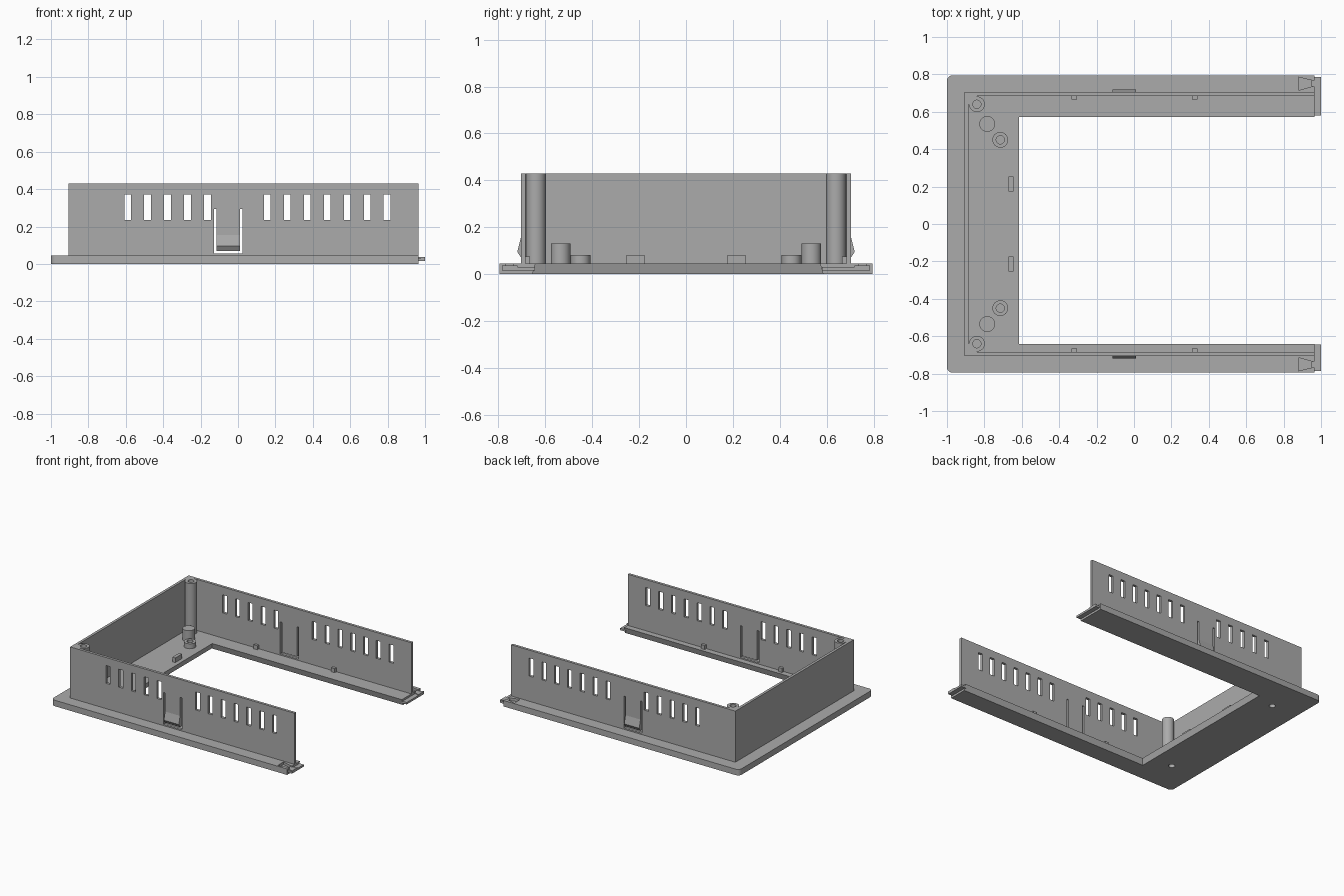
import bpy, bmesh, math
from mathutils import Vector

cube = bpy.data.objects.get("Cube")
if cube:
    bpy.data.objects.remove(cube)

grey = bpy.data.materials.new("plain grey")
grey.use_nodes = True
COLOUR = (0.41, 0.41, 0.41, 1)
grey.diffuse_color = COLOUR
grey.node_tree.nodes["Principled BSDF"].inputs["Base Color"].default_value = COLOUR

PLATE, TOP = 0.045, 0.43
BACK, FRONT = 0.705, -0.705
END = 0.965


def add_prism(bm, pts, lo, hi, axis="z", far=None):
    """Prism over a polygon; far gives a different outline at the hi end."""
    place = {"z": lambda p, h: Vector((p[0], p[1], h)),
             "y": lambda p, h: Vector((p[0], h, p[1])),
             "x": lambda p, h: Vector((h, p[0], p[1]))}[axis]
    a = [bm.verts.new(place(p, lo)) for p in pts]
    b = [bm.verts.new(place(p, hi)) for p in (far or pts)]
    faces = [bm.faces.new(a), bm.faces.new(b)]
    for i in range(len(a)):
        j = (i + 1) % len(a)
        faces.append(bm.faces.new((a[i], a[j], b[j], b[i])))
    bmesh.ops.recalc_face_normals(bm, faces=faces)


def rect(x0, x1, y0, y1):
    return [(x0, y0), (x1, y0), (x1, y1), (x0, y1)]


def circle(x, y, r, n=32):
    return [(x + r * math.cos(2 * math.pi * i / n),
             y + r * math.sin(2 * math.pi * i / n)) for i in range(n)]


def build(name, *prisms):
    """Object from one or more prisms, each a tuple of add_prism arguments."""
    bm = bmesh.new()
    for p in prisms:
        add_prism(bm, *p)
    mesh = bpy.data.meshes.new(name)
    bm.to_mesh(mesh)
    bm.free()
    mesh.materials.append(grey)
    ob = bpy.data.objects.new(name, mesh)
    bpy.context.collection.objects.link(ob)
    return ob


def combine(ob, other, operation="DIFFERENCE"):
    """Apply a boolean and discard the helper."""
    mod = ob.modifiers.new("cut", "BOOLEAN")
    mod.operation, mod.object, mod.solver = operation, other, "EXACT"
    deps = bpy.context.evaluated_depsgraph_get()
    mesh = bpy.data.meshes.new_from_object(ob.evaluated_get(deps))
    ob.modifiers.clear()
    ob.data = mesh
    bpy.data.objects.remove(other)


def smooth(ob):
    bpy.ops.object.select_all(action="DESELECT")
    ob.select_set(True)
    bpy.context.view_layer.objects.active = ob
    bpy.ops.object.shade_smooth_by_angle(angle=math.radians(30))


# Base flange: U outline, rounded outer corners, opening flared underneath
def flange_outline(flare):
    r, w = 0.03, 0.795
    corner = [(-1 + r - r * math.sin(t), w - r + r * math.cos(t))
              for t in (math.pi / 2 * i / 6 for i in range(7))]
    inner_x, back, front = -0.615 - flare, 0.572 + flare, -0.642 - flare
    return ([(END, back), (END, w)] + corner
            + [(x, -y) for x, y in reversed(corner)]
            + [(END, -w), (END, front), (inner_x, front), (inner_x, back)])


def dovetail(s):
    return [(0.88, s * 0.785), (0.88, s * 0.715), (0.95, s * 0.735),
            (0.99, s * 0.735), (0.99, s * 0.768), (0.95, s * 0.768)]


flange = build("base_flange", (flange_outline(0.013), 0, PLATE, "z", flange_outline(0)))
cuts = [(dovetail(s), 0.025, 0.1) for s in (1, -1)]
cuts += [(circle(-0.785, s * 0.535, 0.022), -0.1, 0.1) for s in (1, -1)]
combine(flange, build("flange_cutter", *cuts))
smooth(flange)

# Upright wall on three sides
T = 0.02
wall = build("side_walls", ([(END, BACK), (-0.905, BACK), (-0.905, FRONT), (END, FRONT),
                             (END, FRONT + T), (-0.885, FRONT + T),
                             (-0.885, BACK - T), (END, BACK - T)], 0.03, TOP))

# Vent slots and the U-shaped cut around each snap tongue
STEP = 0.1067
vents = [-0.59 + STEP * i for i in range(5)] + [0.157 + STEP * i for i in range(7)]
cuts = [(rect(x - 0.018, x + 0.018, 0.235, 0.37), -1, 1, "y") for x in vents]
L, R, S = -0.128, 0.025, 0.014
cuts.append(([(L, 0.295), (L, 0.055), (R, 0.055), (R, 0.295), (R - S, 0.295),
              (R - S, 0.07), (L + S, 0.07), (L + S, 0.295)], -1, 1, "y"))
combine(wall, build("wall_cutter", *cuts))

for s, side in ((1, "back"), (-1, "front")):
    # Snap hook on the tongue
    build(f"{side}_snap_hook", ([(s * 0.695, 0.155), (s * 0.705, 0.155), (s * 0.72, 0.095),
                                 (s * 0.705, 0.072), (s * 0.695, 0.072)], L + S, R - S, "x"))

    # Tall corner post with its fillet block and screw hole
    post = build(f"{side}_corner_post", (circle(-0.84, s * 0.64, 0.042), 0.03, TOP))
    y0, y1 = sorted((s * 0.64, s * 0.69))
    combine(post, build("post_block", (rect(-0.89, -0.84, y0, y1), 0.03, TOP)), "UNION")
    combine(post, build("post_hole", (circle(-0.84, s * 0.64, 0.022), 0.2, 0.6)))
    smooth(post)

    # Middle boss, bored from below
    boss = build(f"{side}_middle_boss", (circle(-0.785, s * 0.535, 0.042), 0.03, 0.13))
    combine(boss, build("boss_hole", (circle(-0.785, s * 0.535, 0.022), -0.1, 0.1)))
    smooth(boss)

    # Short boss, bored from above
    boss = build(f"{side}_short_boss", (circle(-0.715, s * 0.45, 0.042), 0.03, 0.082))
    combine(boss, build("boss_hole", (circle(-0.715, s * 0.45, 0.022), 0.05, 0.2)))
    smooth(boss)

    # Locating tabs at the end opening and along the wall
    y0, y1 = sorted((s * 0.175, s * 0.255))
    build(f"{side}_end_tab", (rect(-0.67, -0.645, y0, y1), 0.03, 0.08))
    y0, y1 = sorted((s * 0.665, s * 0.69))
    for x, which in ((-0.32, "inner"), (0.325, "outer")):
        build(f"{side}_{which}_wall_tab", (rect(x - 0.015, x + 0.015, y0, y1), 0.03, 0.075))

    # Joining tongue and flared key at the open end of the arm
    inner = 0.58 if s > 0 else 0.645
    y0, y1 = sorted((s * inner, s * 0.785))
    build(f"{side}_joint_tongue", (rect(0.955, 1.0, y0, y1), 0.015, 0.03))
    build(f"{side}_joint_key", ([(0.95, s * 0.737), (0.95, s * 0.766),
                                 (1.0, s * 0.785), (1.0, s * 0.718)], 0.016, 0.036))
